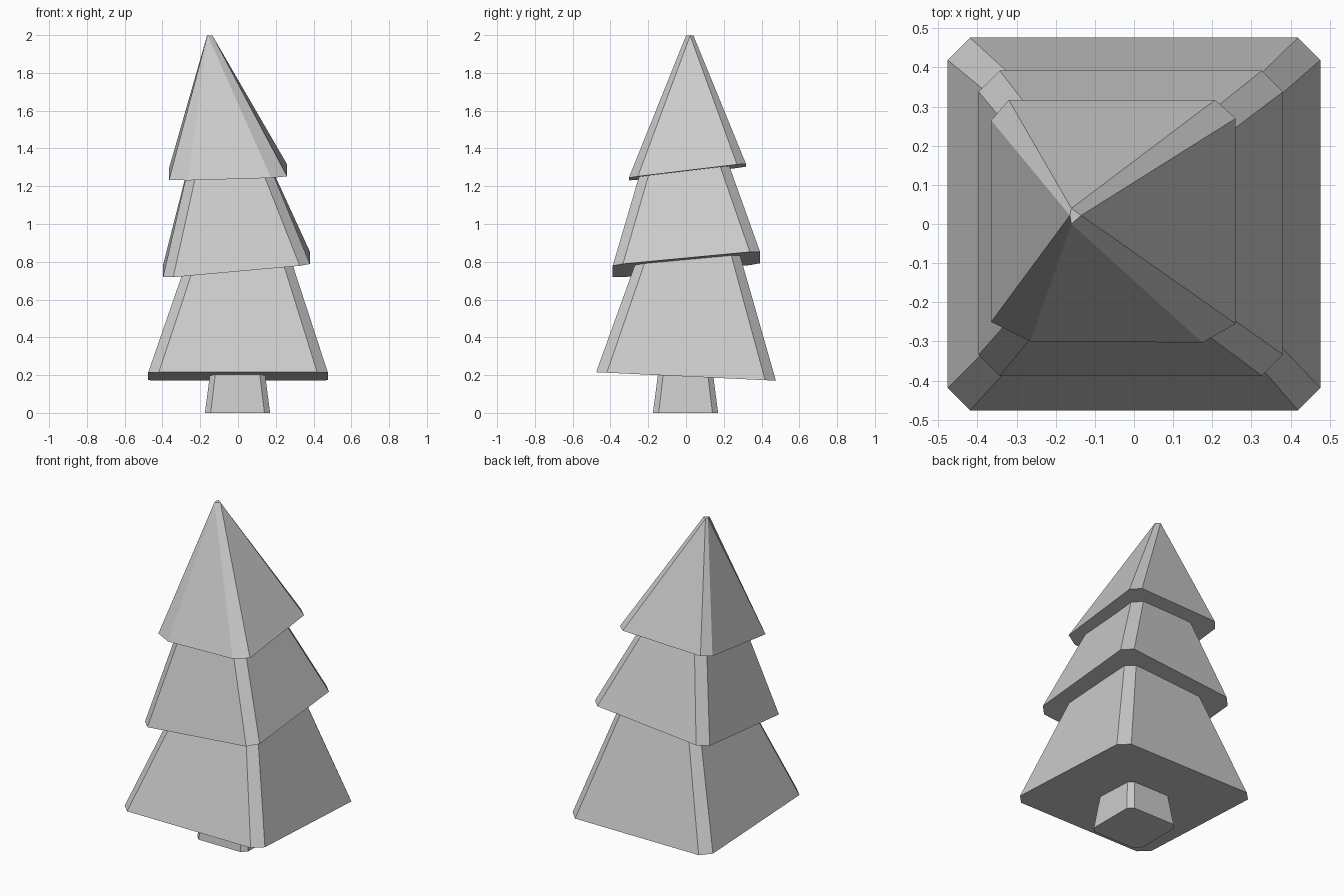
import bpy
import bmesh

cube = bpy.data.objects.get("Cube")
if cube:
    bpy.data.objects.remove(cube, do_unlink=True)


def make_material(name, value):
    mat = bpy.data.materials.new(name)
    mat.use_nodes = True
    colour = (value, value, value, 1)
    mat.diffuse_color = colour
    mat.node_tree.nodes["Principled BSDF"].inputs["Base Color"].default_value = colour
    return mat


grey = make_material("plain_grey", 0.6)


def outline(x0, x1, y0, y1, c):
    """Rectangle with cut corners, counter-clockwise from the front left."""
    return [(x0 + c, y0), (x1 - c, y0), (x1, y0 + c), (x1, y1 - c),
            (x1 - c, y1), (x0 + c, y1), (x0, y1 - c), (x0, y0 + c)]


def on_plane(points, z, slope_x=0, slope_y=0):
    return [(x, y, z + slope_x * x + slope_y * y) for x, y in points]


def loft(name, bottom, top):
    """Closed solid between two matching rings."""
    bm = bmesh.new()
    low = [bm.verts.new(p) for p in bottom]
    high = [bm.verts.new(p) for p in top]
    n = len(low)
    for i in range(n):
        j = (i + 1) % n
        bm.faces.new((low[i], low[j], high[j], high[i]))
    bm.faces.new(low[::-1])
    bm.faces.new(high)
    bmesh.ops.remove_doubles(bm, verts=bm.verts, dist=0.0005)
    bmesh.ops.recalc_face_normals(bm, faces=bm.faces)
    mesh = bpy.data.meshes.new(name)
    bm.to_mesh(mesh)
    bm.free()
    mesh.materials.append(grey)
    obj = bpy.data.objects.new(name, mesh)
    bpy.context.collection.objects.link(obj)
    return obj


# Short tapered trunk
loft("trunk",
     on_plane(outline(-0.175, 0.17, -0.175, 0.17, 0.03), 0),
     on_plane(outline(-0.145, 0.14, -0.145, 0.14, 0.028), 0.23))

# Lower and middle branches, each with a tilted base
loft("lower_branches",
     on_plane(outline(-0.476, 0.476, -0.476, 0.476, 0.057), 0.193, 0, -0.047),
     on_plane(outline(-0.22, 0.235, -0.21, 0.253, 0.045), 0.95))
loft("middle_branches",
     on_plane(outline(-0.397, 0.381, -0.388, 0.392, 0.054), 0.786, 0.09, 0.095),
     on_plane(outline(-0.24, 0.13, -0.205, 0.196, 0.048), 1.4))

# Leaning crown with a tiny four-sided tip
crown = [(-0.265, -0.3), (0.175, -0.303), (0.26, -0.255), (0.26, 0.27),
         (0.207, 0.317), (-0.32, 0.317), (-0.365, 0.265), (-0.365, -0.25)]
front, right, back, left = (-0.16, 0), (-0.135, 0.022), (-0.16, 0.04), (-0.164, 0.022)
loft("crown",
     on_plane(crown, 1.275, 0.03, 0.12),
     on_plane([front, front, right, right, back, back, left, left], 1.997))
